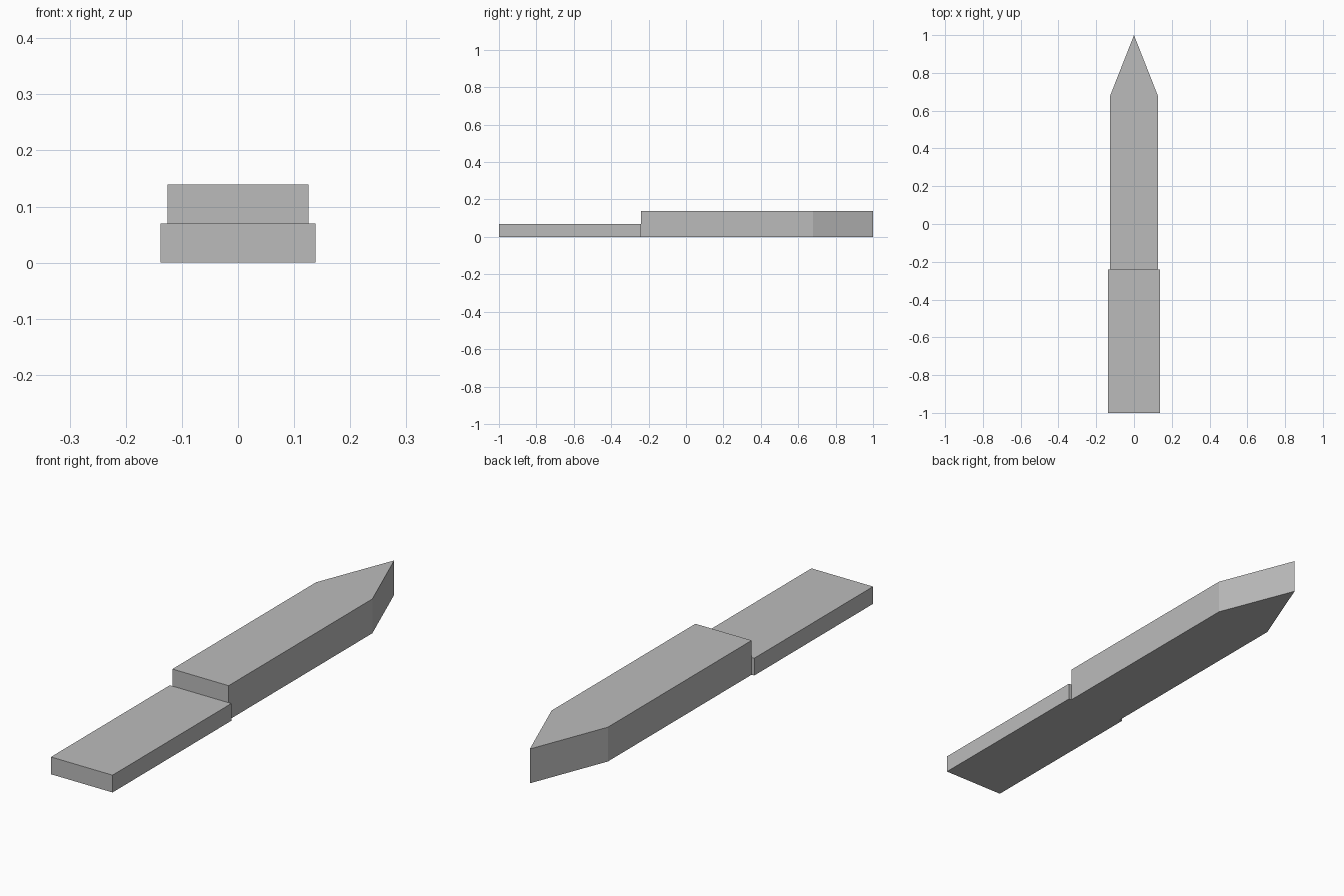
import bpy
import bmesh

cube = bpy.data.objects.get("Cube")
if cube:
    bpy.data.objects.remove(cube, do_unlink=True)

grey = bpy.data.materials.new("plain grey")
grey.use_nodes = True
colour = (0.5, 0.5, 0.5, 1)
grey.diffuse_color = colour
grey.node_tree.nodes["Principled BSDF"].inputs["Base Color"].default_value = colour


def extruded_outline(name, outline, height):
    """Flat outline on the ground, raised straight up into a closed solid."""
    bm = bmesh.new()
    base = bm.faces.new([bm.verts.new((x, y, 0)) for x, y in outline])
    raised = bmesh.ops.extrude_face_region(bm, geom=[base], use_keep_orig=True)
    top = [v for v in raised["geom"] if isinstance(v, bmesh.types.BMVert)]
    bmesh.ops.translate(bm, verts=top, vec=(0, 0, height))
    bmesh.ops.recalc_face_normals(bm, faces=bm.faces)
    mesh = bpy.data.meshes.new(name)
    bm.to_mesh(mesh)
    bm.free()
    mesh.materials.append(grey)
    obj = bpy.data.objects.new(name, mesh)
    bpy.context.collection.objects.link(obj)
    return obj


joint = -0.24
blade_half, handle_half = 0.126, 0.138

# Thick blade with a pointed tip
extruded_outline("blade", [(-blade_half, joint), (blade_half, joint),
                           (blade_half, 0.68), (0, 1), (-blade_half, 0.68)], 0.139)

# Thin, slightly wider handle
extruded_outline("handle", [(-handle_half, -1), (handle_half, -1),
                            (handle_half, joint), (-handle_half, joint)], 0.07)
